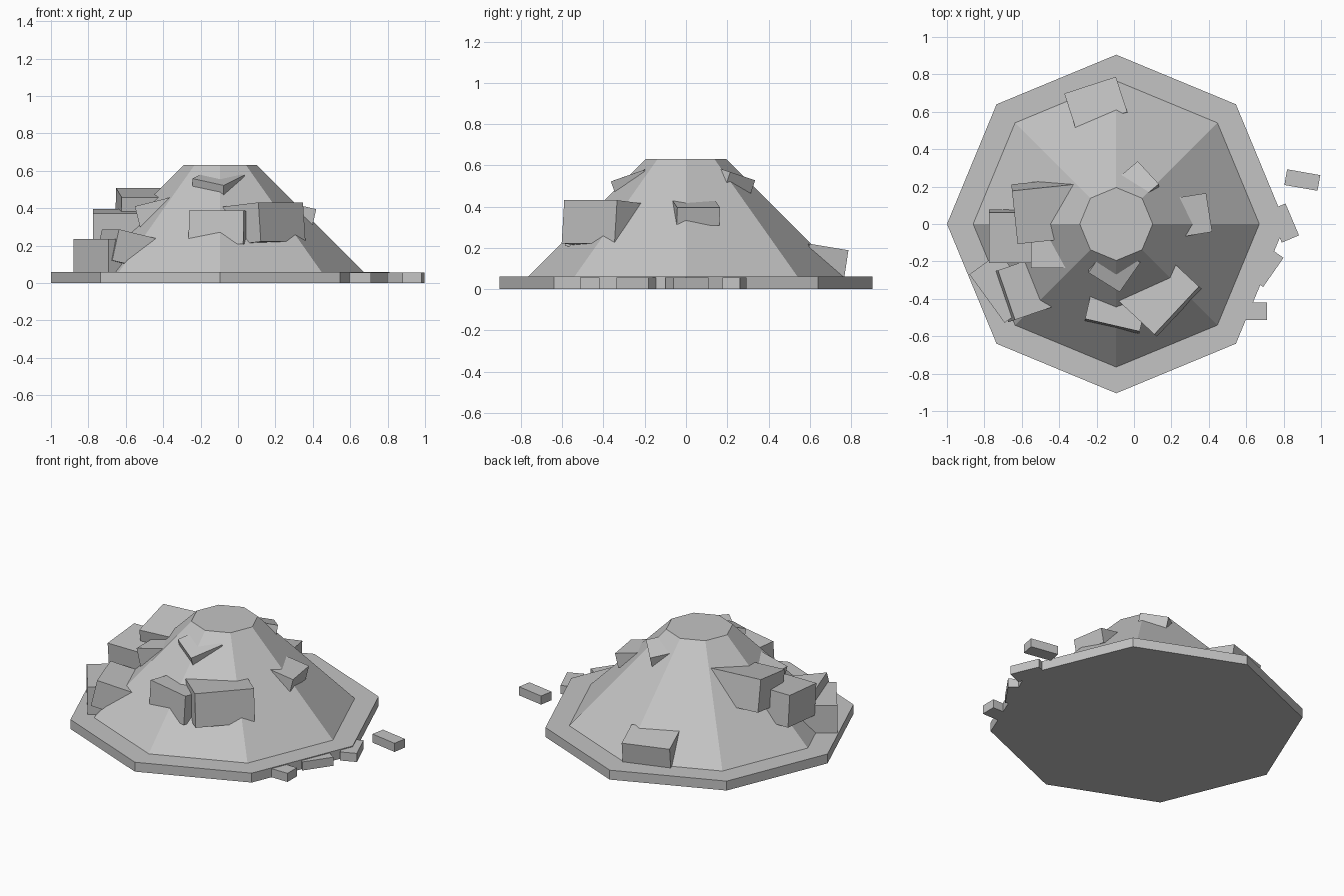
import bpy
from math import radians
from mathutils import Matrix, Vector, Euler

cube = bpy.data.objects.get("Cube")
if cube:
    bpy.data.objects.remove(cube)

stone = bpy.data.materials.new("grey_stone")
stone.use_nodes = True
stone.diffuse_color = (0.55, 0.55, 0.55, 1)
stone.node_tree.nodes["Principled BSDF"].inputs["Base Color"].default_value = stone.diffuse_color

CENTRE_X = -0.095


def finish(name):
    obj = bpy.context.object
    obj.name = name
    obj.data.materials.append(stone)
    return obj


def frustum(name, bottom, top, z0, z1):
    """Eight-sided tier with a corner on each axis."""
    bpy.ops.mesh.primitive_cone_add(vertices=8, radius1=bottom, radius2=top, depth=z1 - z0,
                                    location=(CENTRE_X, 0, (z0 + z1) / 2))
    return finish(name)


def block(name, centre, size, turn=0, lean=(0, 0)):
    """Box leaned about its own x and y, then turned about z."""
    bpy.ops.mesh.primitive_cube_add(size=1)
    obj = finish(name)
    rot = Matrix.Rotation(radians(turn), 4, 'Z') @ Euler(
        (radians(lean[0]), radians(lean[1]), 0)).to_matrix().to_4x4()
    obj.data.transform(Matrix.Translation(Vector(centre)) @ rot @ Matrix.Diagonal((*size, 1)))
    return obj


# Flat plinth and the mound on it
frustum("plinth", 0.905, 0.905, 0, 0.06)
frustum("mound", 0.765, 0.195, 0.06, 0.63)

# Rubble half buried in the mound
block("back_block", (-0.2, 0.635, 0.115), (0.29, 0.2, 0.18), 18, (-9, 0))
block("upper_back_block", (0.02, 0.215, 0.525), (0.15, 0.17, 0.08), 40, (-14, 12))
block("left_block", (0.31, 0.047, 0.37), (0.17, 0.21, 0.09), 9, (0, 13))
block("front_left_block", (0.14, -0.38, 0.315), (0.35, 0.26, 0.21), 47, (-5, 0))
block("front_block", (-0.09, -0.43, 0.29), (0.3, 0.24, 0.18), -13, (-4, 0))
block("upper_front_block", (-0.105, -0.22, 0.53), (0.2, 0.2, 0.08), 55, (11, -16))
block("upper_right_block", (-0.47, 0.07, 0.385), (0.34, 0.29, 0.2), 6, (10, 0))
block("middle_right_block", (-0.62, -0.065, 0.285), (0.31, 0.27, 0.2), 0, (5, 0))
block("tilted_right_block", (-0.44, -0.135, 0.376), (0.2, 0.2, 0.12), 0, (0, -14))
block("lower_right_block", (-0.705, -0.34, 0.145), (0.2, 0.32, 0.18), 36)
block("leaning_right_block", (-0.58, -0.345, 0.175), (0.26, 0.28, 0.17), 19, (0, 13))

# Loose bricks on the ground along the left side
bricks = [(0.9, 0.235, -10, 0.18, 0.085), (0.8, 0.005, 23, 0.1, 0.185),
          (0.704, -0.23, -35, 0.1, 0.19), (0.62, -0.467, 0, 0.18, 0.095)]
for i, (x, y, turn, length, width) in enumerate(bricks, 1):
    block(f"ground_brick_{i}", (x, y, 0.0275), (length, width, 0.055), turn)
